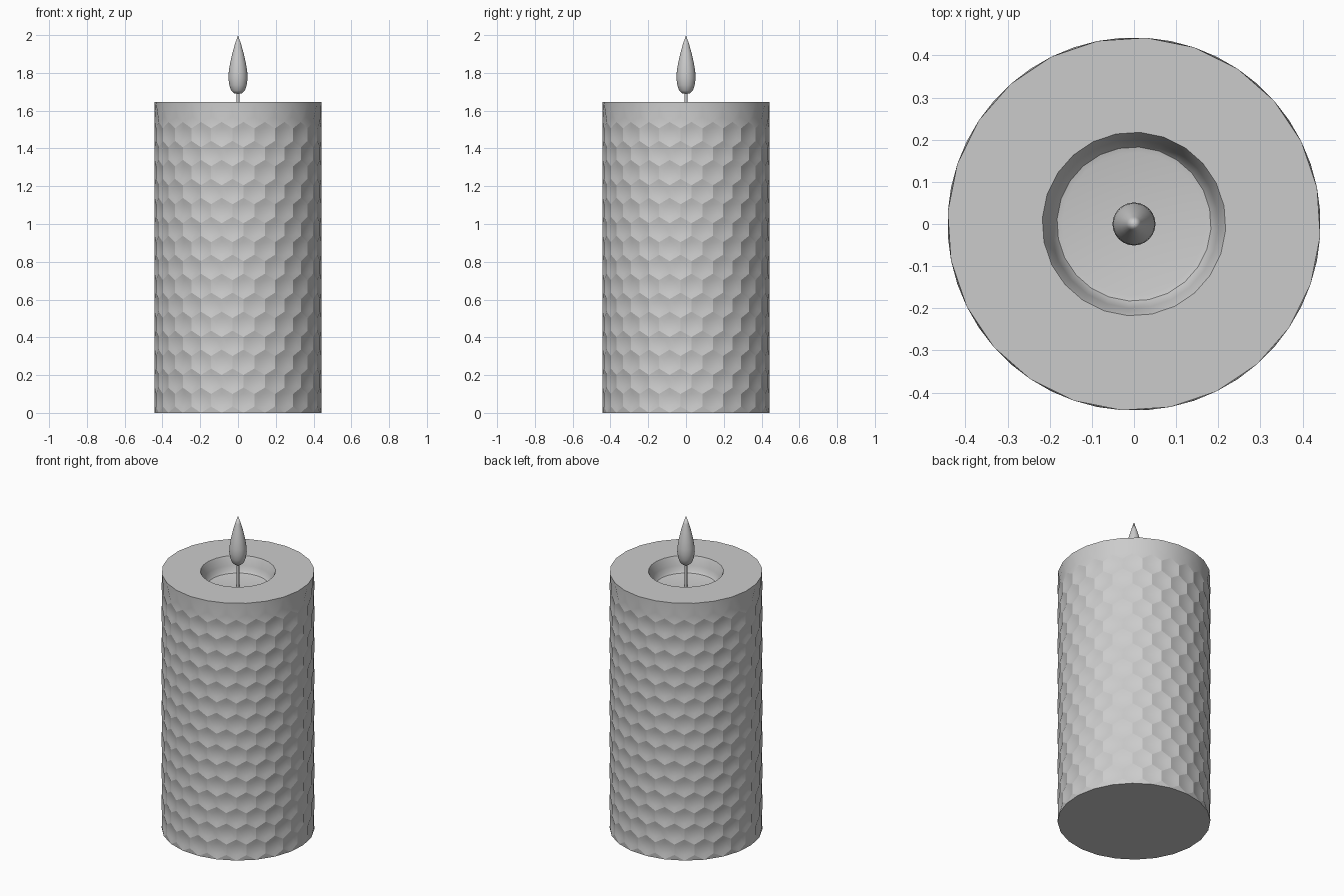
import bpy, bmesh, math
from mathutils import Vector

if "Cube" in bpy.data.objects:
    bpy.data.objects.remove(bpy.data.objects["Cube"], do_unlink=True)

wax = bpy.data.materials.new("plain_grey")
wax.use_nodes = True
GREY = (0.6, 0.6, 0.6, 1)
wax.diffuse_color = GREY
wax.node_tree.nodes["Principled BSDF"].inputs["Base Color"].default_value = GREY

COUNT, ROWS = 24, 15
RADIUS, TOP, DISH = 0.443, 1.645, 0.01
STEP = math.tau / COUNT
SIDE = RADIUS * STEP / math.sqrt(3)      # side of one regular cell
START = STEP / 4


def polar(r, a, z):
    return Vector((r * math.cos(a), r * math.sin(a), z))


def face(bm, points):
    return bm.faces.new([bm.verts.new(p) for p in points])


def ring(r, z, start):
    return [polar(r, start + i * STEP, z) for i in range(COUNT)]


def bridge(bm, a, b):
    for i in range(len(a)):
        j = (i + 1) % len(a)
        face(bm, (a[i], a[j], b[j], b[i]))


def finish(bm, name, sharp):
    bmesh.ops.remove_doubles(bm, verts=bm.verts, dist=0.0003)
    bmesh.ops.recalc_face_normals(bm, faces=bm.faces)
    for f in bm.faces:
        f.smooth = True
    for e in bm.edges:
        e.smooth = not sharp(e)
    mesh = bpy.data.meshes.new(name)
    bm.to_mesh(mesh)
    bm.free()
    mesh.materials.append(wax)
    obj = bpy.data.objects.new(name, mesh)
    bpy.context.collection.objects.link(obj)
    return obj


def cell(bm, angle, z):
    """Hexagonal cell wrapped on the cylinder, dished inward."""
    def loop(scale, depth):
        pts = []
        for k in range(6):
            t = math.radians(60 * k + 30)
            pts.append(polar(RADIUS - depth,
                             angle + scale * SIDE * math.cos(t) / RADIUS,
                             z + scale * SIDE * math.sin(t)))
        return pts
    outer, inner = loop(1, 0), loop(0.55, DISH * 0.75)
    bridge(bm, outer, inner)
    middle = polar(RADIUS - DISH, angle, z)
    for k in range(6):
        face(bm, (inner[k], inner[(k + 1) % 6], middle))


# Candle body: rows of cells, staggered by half a cell
bm = bmesh.new()
for row in range(ROWS):
    for i in range(COUNT):
        cell(bm, START + (i + row % 2 / 2) * STEP, SIDE * (1 + 1.5 * row))

# Bottom: fill between the lowest cell corners and close the base
base = ring(RADIUS, 0, START)
low = ring(RADIUS, SIDE / 2, START + STEP / 2)
for i in range(COUNT):
    face(bm, (base[i], base[(i + 1) % COUNT], low[i]))
face(bm, base)

# Plain scalloped band between the last row and the rim
last = SIDE * (1 + 1.5 * (ROWS - 1))
peak = ring(RADIUS, last + SIDE, START)
shoulder = ring(RADIUS, last + SIDE / 2, START + STEP / 2)
hollow = ring(RADIUS - DISH, last + SIDE * 1.4, START + STEP / 2)
rim = ring(RADIUS, TOP, START + STEP / 2)
for i in range(COUNT):
    j = (i + 1) % COUNT
    for a, b in ((peak[i], shoulder[i]), (shoulder[i], peak[j]),
                 (rim[i], peak[i]), (peak[j], rim[i])):
        face(bm, (a, b, hollow[i]))
    face(bm, (peak[j], rim[i], rim[j]))

# Flat top and the melted well
previous = rim
for r, z in ((0.218, TOP), (0.212, 1.632), (0.2, 1.59),
             (0.192, 1.56), (0.183, 1.548), (0.17, 1.545)):
    current = ring(r, z, START + STEP / 2)
    bridge(bm, previous, current)
    previous = current
face(bm, previous)


def body_sharp(e):
    heights = [v.co.z > TOP - 0.001 for v in e.verts]
    ridge = all(v.co.xy.length > RADIUS - 0.001 for v in e.verts)
    return (ridge and heights[0] == heights[1]) or e.calc_face_angle(0) > 0.6


finish(bm, "candle_body", body_sharp)


def lathe(name, profile, segments):
    """Spin a profile that starts and ends on the axis."""
    bm = bmesh.new()
    verts = [bm.verts.new((r, 0, z)) for r, z in profile]
    edges = [bm.edges.new(p) for p in zip(verts, verts[1:])]
    bmesh.ops.spin(bm, geom=verts + edges, cent=(0, 0, 0), axis=(0, 0, 1),
                   angle=math.tau, steps=segments, use_merge=True)
    return finish(bm, name, lambda e: e.calc_face_angle(0) > 0.9)


# Wick and flame
lathe("wick", ((0, 1.54), (0.008, 1.54), (0.008, 1.7), (0, 1.7)), 12)
lathe("flame", ((0, 1.69), (0.022, 1.692), (0.036, 1.706), (0.046, 1.735),
                (0.051, 1.77), (0.049, 1.805), (0.042, 1.85),
                (0.031, 1.9), (0.017, 1.95), (0, 2)), 24)
